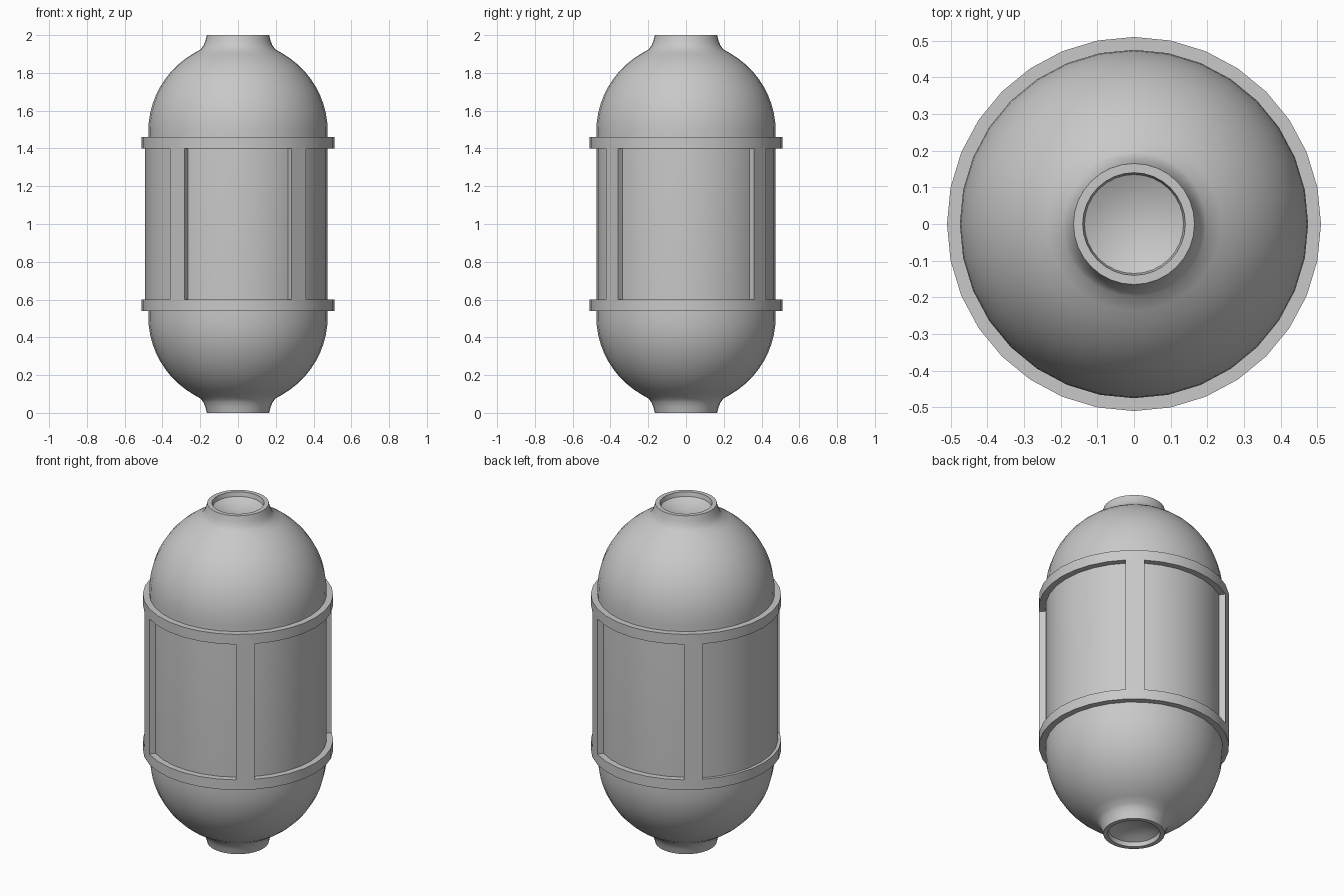
import bpy, bmesh, math

if "Cube" in bpy.data.objects:
    bpy.data.objects.remove(bpy.data.objects["Cube"])

SEG = 32
STEP = 2 * math.pi / SEG

grey = bpy.data.materials.new("light_grey")
grey.diffuse_color = (0.58, 0.58, 0.58, 1)
grey.use_nodes = True
grey.node_tree.nodes["Principled BSDF"].inputs["Base Color"].default_value = grey.diffuse_color


def finish(bm, name, angle=35):
    bmesh.ops.remove_doubles(bm, verts=bm.verts, dist=1e-5)
    bmesh.ops.recalc_face_normals(bm, faces=bm.faces)
    mesh = bpy.data.meshes.new(name)
    bm.to_mesh(mesh)
    bm.free()
    obj = bpy.data.objects.new(name, mesh)
    bpy.context.collection.objects.link(obj)
    mesh.materials.append(grey)
    bpy.ops.object.select_all(action='DESELECT')
    obj.select_set(True)
    bpy.context.view_layer.objects.active = obj
    bpy.ops.object.shade_smooth_by_angle(angle=math.radians(angle))
    return obj


def lathe(name, profile, closed=False):
    """Spin an (r, z) profile around the z axis."""
    bm = bmesh.new()
    vs = [bm.verts.new((r, 0, z)) for r, z in profile]
    pairs = list(zip(vs, vs[1:])) + ([(vs[-1], vs[0])] if closed else [])
    es = [bm.edges.new(p) for p in pairs]
    bmesh.ops.spin(bm, geom=vs + es, cent=(0, 0, 0), axis=(0, 0, 1),
                   angle=2 * math.pi, steps=SEG, use_merge=True)
    return finish(bm, name)


def arc_block(name, r0, r1, z0, z1, first, count):
    """Curved block covering `count` segments from segment `first`."""
    bm = bmesh.new()
    rows = []
    for i in range(first, first + count + 1):
        c, s = math.cos(i * STEP), math.sin(i * STEP)
        rows.append([bm.verts.new((r * c, r * s, z))
                     for r, z in ((r0, z0), (r1, z0), (r1, z1), (r0, z1))])
    for a, b in zip(rows, rows[1:]):
        for k in range(4):
            bm.faces.new((a[k], b[k], b[(k + 1) % 4], a[(k + 1) % 4]))
    bm.faces.new(rows[0])
    bm.faces.new(rows[-1])
    return finish(bm, name)


# Capsule body: recessed dish, collar, dome, then mirrored to the lower half
R, CZ = 0.475, 1.49
dish = [(0.0, 1.94), (0.05, 1.944), (0.10, 1.958), (0.135, 1.975)]
collar = [(0.14, 2.0), (0.165, 2.0), (0.173, 1.968), (0.183, 1.945), (0.197, 1.925)]
dome = [(R * math.cos(a), CZ + R * math.sin(a))
        for a in (math.radians(60 - 60 * i / 10) for i in range(11))]
upper = dish + collar + dome
lower = [(r, 2.0 - z) for r, z in reversed(upper)]
lathe("capsule_body", upper + lower)

# Two bands around the body
for name, z in (("lower_band", 0.54), ("upper_band", 1.40)):
    lathe(name, [(0.465, z), (0.51, z), (0.51, z + 0.06), (0.465, z + 0.06)], True)

# Four uprights joining the bands, mirrored about both axes
for name, seg in (("back_right_upright", 4), ("back_left_upright", 11),
                  ("front_left_upright", 20), ("front_right_upright", 27)):
    arc_block(name, 0.465, 0.51, 0.595, 1.405, seg, 1)

# Slightly raised panel on the left side
arc_block("left_panel", 0.465, 0.492, 0.595, 1.405, 12, 8)
